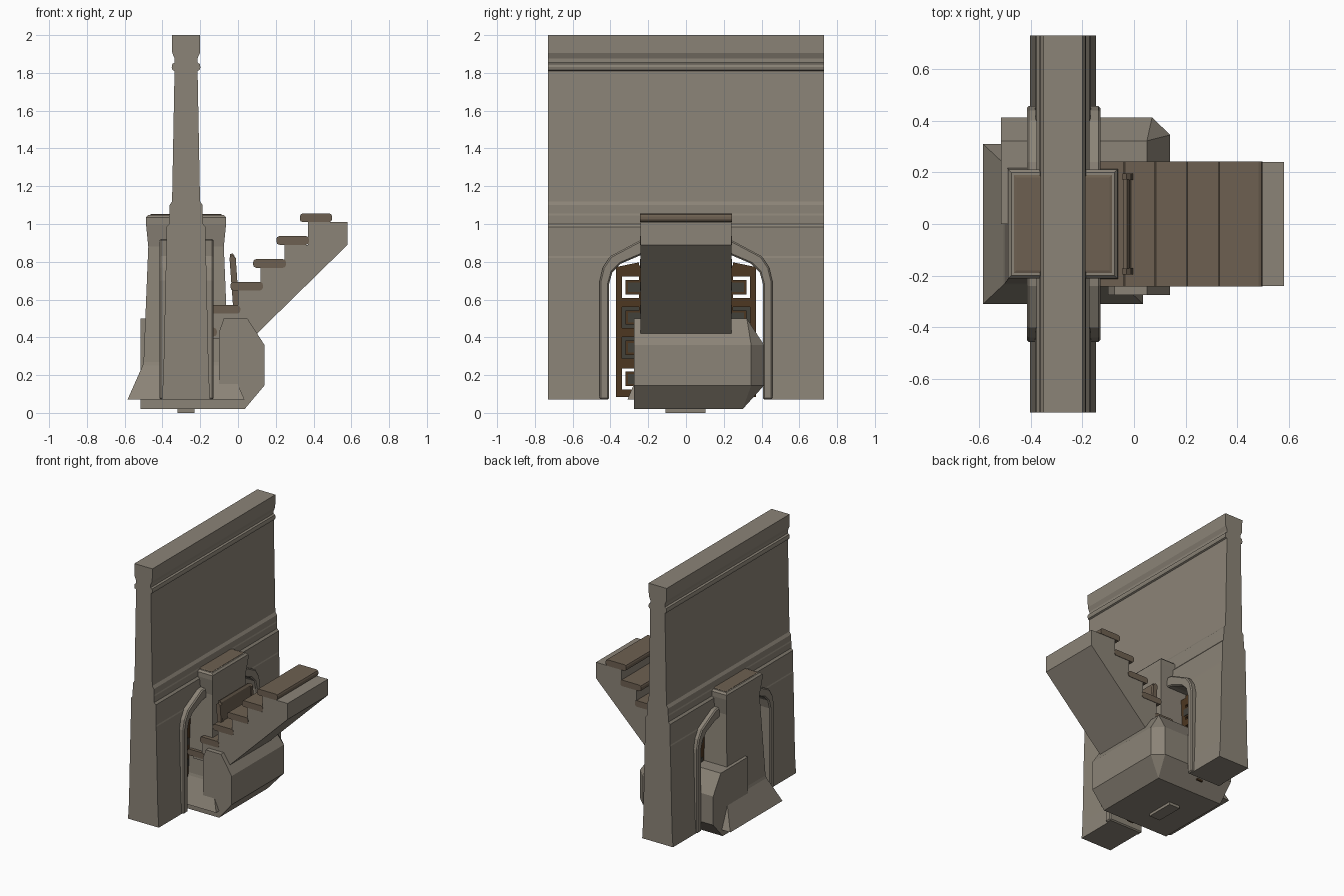
import bpy, bmesh, math
from mathutils import Vector

if "Cube" in bpy.data.objects:
    bpy.data.objects.remove(bpy.data.objects["Cube"])

CX = -0.275  # wall and column centre line


def material(name, rgb):
    m = bpy.data.materials.new(name)
    m.diffuse_color = (*rgb, 1)
    m.use_nodes = True
    m.node_tree.nodes["Principled BSDF"].inputs["Base Color"].default_value = m.diffuse_color
    return m


STONE = material("warm_stone", (0.26, 0.23, 0.185))
WOOD = material("brown_wood", (0.155, 0.118, 0.083))
DARK = material("dark_wood", (0.075, 0.038, 0.015))
IRON = material("dark_iron", (0.055, 0.052, 0.042))


def finish(name, bm, *mats):
    bmesh.ops.recalc_face_normals(bm, faces=bm.faces)
    me = bpy.data.meshes.new(name)
    bm.to_mesh(me)
    bm.free()
    ob = bpy.data.objects.new(name, me)
    for m in mats:
        me.materials.append(m)
    bpy.context.collection.objects.link(ob)
    return ob


def extrude(name, pts, axis, a, b, mat):
    """Extrude a 2D outline (xz along y, or yz along x)."""
    bm = bmesh.new()
    place = (lambda p, t: (p[0], t, p[1])) if axis == 'y' else (lambda p, t: (t, p[0], p[1]))
    face = bm.faces.new([bm.verts.new(place(p, a)) for p in pts])
    new = bmesh.ops.extrude_face_region(bm, geom=[face])['geom']
    d = Vector((0, b - a, 0)) if axis == 'y' else Vector((b - a, 0, 0))
    bmesh.ops.translate(bm, vec=d, verts=[v for v in new if isinstance(v, bmesh.types.BMVert)])
    return finish(name, bm, mat)


def box(name, x, y, z, mat):
    return extrude(name, [(x[0], z[0]), (x[1], z[0]), (x[1], z[1]), (x[0], z[1])], 'y', *y, mat)


def hull(name, pts, mat):
    bm = bmesh.new()
    for p in pts:
        bm.verts.new(p)
    bmesh.ops.convex_hull(bm, input=bm.verts)
    bmesh.ops.dissolve_limit(bm, angle_limit=0.01, verts=bm.verts, edges=bm.edges)
    return finish(name, bm, mat)


def stack(name, rings, mats):
    """Rectangular rings (half x, half y, z) joined into a closed tower."""
    bm = bmesh.new()
    loops = [[bm.verts.new((CX + sx * hx, sy * hy, z)) for sx, sy in ((-1, -1), (1, -1), (1, 1), (-1, 1))]
             for hx, hy, z in rings]
    for a, b in zip(loops, loops[1:]):
        for i in range(4):
            bm.faces.new((a[i], a[(i + 1) % 4], b[(i + 1) % 4], b[i]))
    bm.faces.new(loops[0])
    bm.faces.new(loops[-1])
    return finish(name, bm, *mats)


def mirrored(half):
    return half + [(-a, z) for a, z in reversed(half)]


# Wall: moulded profile with an arched opening
half = [(.128, .07), (.12, .2), (.106, .82), (.103, .83), (.103, .985), (.09, 1.0), (.09, 1.045),
        (.087, 1.055), (.087, 1.1), (.074, 1.12), (.061, 1.81), (.072, 1.815), (.076, 1.83),
        (.072, 1.848), (.06, 1.855), (.06, 1.875), (.073, 1.905), (.075, 2.0)]
wall = extrude("wall", [(CX + x, z) for x, z in mirrored(half)], 'y', -.73, .73, STONE)
inner = [(-.408, .0), (-.408, .68), (-.39, .745), (-.345, .79), (-.24, .835), (-.1, .86)]
outer = [(-.457, .07), (-.457, .7), (-.44, .77), (-.4, .83), (-.24, .915), (-.1, .93)]
mid = [((a[0] + b[0]) / 2, (a[1] + b[1]) / 2) for a, b in zip(inner, outer)]
mid[0] = (mid[0][0], -.1)
cutter = extrude("arch_cutter", mirrored(mid), 'x', -.6, .1, STONE)
cutter.hide_render = True
mod = wall.modifiers.new("opening", 'BOOLEAN')
mod.operation, mod.object, mod.solver = 'DIFFERENCE', cutter, 'EXACT'
bpy.context.view_layer.objects.active = wall
bpy.ops.object.modifier_apply(modifier="opening")
bpy.data.objects.remove(cutter)

# Arch trim lining the opening
inner[0] = (-.408, .07)
trim = extrude("arch_trim", mirrored(outer) + list(reversed(mirrored(inner))), 'x', -.415, -.13, STONE)
bev = trim.modifiers.new("soft_edge", 'BEVEL')
bev.width, bev.segments, bev.limit_method, bev.angle_limit = .008, 1, 'ANGLE', math.radians(60)

# Central pillar with flared foot and wooden cap
stack("pillar", [(.31, .31, .07), (.23, .235, .25), (.225, .23, .27), (.2, .195, .88),
                 (.212, .212, 1.0), (.212, .212, 1.035), (.2, .2, 1.048)], [STONE])
stack("pillar_cap", [(.19, .19, 1.04), (.19, .19, 1.05), (.18, .18, 1.053)], [WOOD])

# Pierced screen filling the opening on either side of the pillar
rows = (.18, .345, .505, .665)
for side, tag in ((-1, "left"), (1, "right")):
    def span(a, b):
        return sorted((side * a, side * b))
    box(f"screen_stile_outer_{tag}", (-.3, -.25), span(.338, .37), (.085, .775), DARK)
    box(f"screen_stile_inner_{tag}", (-.3, -.25), span(.15, .25), (.085, .78), DARK)
    edges = [.085] + [z + s * .056 for z in rows for s in (-1, 1)]
    for i in range(4):
        box(f"screen_rail_{tag}_{i}", (-.3, -.25), span(.25, .338), (edges[2 * i], edges[2 * i + 1]), DARK)
    extrude(f"screen_top_{tag}", [(side * .25, edges[8]), (side * .338, edges[8]), (side * .37, .772),
                                  (side * .25, .797)], 'x', -.3, -.25, DARK)
    for i, z in enumerate(rows):
        box(f"screen_block_{tag}_{i}", (-.3, -.25), span(.23, .32), (z - .038, z + .038), DARK)
        box(f"screen_block_face_{tag}_{i}", (-.304, -.246), span(.23, .308), (z - .026, z + .026), IRON)
        if i in (1, 2):
            box(f"screen_backing_{tag}_{i}", (-.28, -.27), span(.24, .345), (z - .06, z + .06), IRON)

# Faceted base block: long body through the opening plus the front part under the stairs
side_profile = [(0, .02), (.30, .02), (.413, .145), (.413, .36), (.322, .5), (0, .5)]
corner = [(.035, .30, .02), (.07, .413, .145), (.07, .413, .36), (.14, .345, .145), (.14, .345, .36),
          (.05, .322, .5), (.035, 0, .02), (.14, 0, .145), (.14, 0, .36), (.05, 0, .5)]
hull("base_block_long", [(-.515, y, z) for y, z in side_profile] + corner, STONE)
extrude("base_block_front", [(-.1, .02), (.035, .02), (.14, .145), (.14, .36), (.05, .5), (-.075, .5),
                             (-.1, .43)], 'y', -.275, .02, STONE)
box("base_floor", (-.515, -.05), (-.275, .02), (.02, .08), STONE)
box("base_foot", (-.32, -.23), (-.108, .102), (0, .022), STONE)

# Stair body
risers = [-.13, 0, .12, .245, .37]
tops = [.525, .65, .77, .89, 1.01]
steps = [(-.2, .41), (-.13, .41)]
for k, (x, z) in enumerate(zip(risers, tops)):
    steps += [(x, z), (risers[k + 1] if k < 4 else .58, z)]
extrude("stair_body", steps + [(.58, .89), (.07, .39), (-.2, .39)], 'y', -.24, .24, STONE)

# Rounded wooden treads
for k, (x0, x1, z) in enumerate([(-.25, -.112, .405), (-.145, .012, .525), (-.04, .132, .648), (.08, .254, .768),
                                 (.203, .376, .89), (.327, .498, 1.01)]):
    t = box(f"tread_{k + 1}", (x0, x1), (-.243, .243), (z, z + .046), WOOD)
    bm = bmesh.new()
    bm.from_mesh(t.data)
    long_edges = [e for e in bm.edges if abs(e.verts[0].co.y - e.verts[1].co.y) > .1]
    bmesh.ops.bevel(bm, geom=long_edges, offset=.016, segments=2, profile=.5, affect='EDGES')
    bm.to_mesh(t.data)
    bm.free()

# Slanted panel standing on the steps, with a raised border
slope = [(-.022, .56), (.0, .56), (-.018, .83), (-.028, .845), (-.042, .84)]
extrude("slanted_panel", slope, 'y', -.175, .175, WOOD)
for s, tag in ((-1, "left"), (1, "right")):
    extrude(f"slanted_panel_border_{tag}", [(-.026, .56), (.006, .56), (-.012, .82), (-.03, .835), (-.045, .82)],
            'y', s * .17, s * .195, WOOD)
